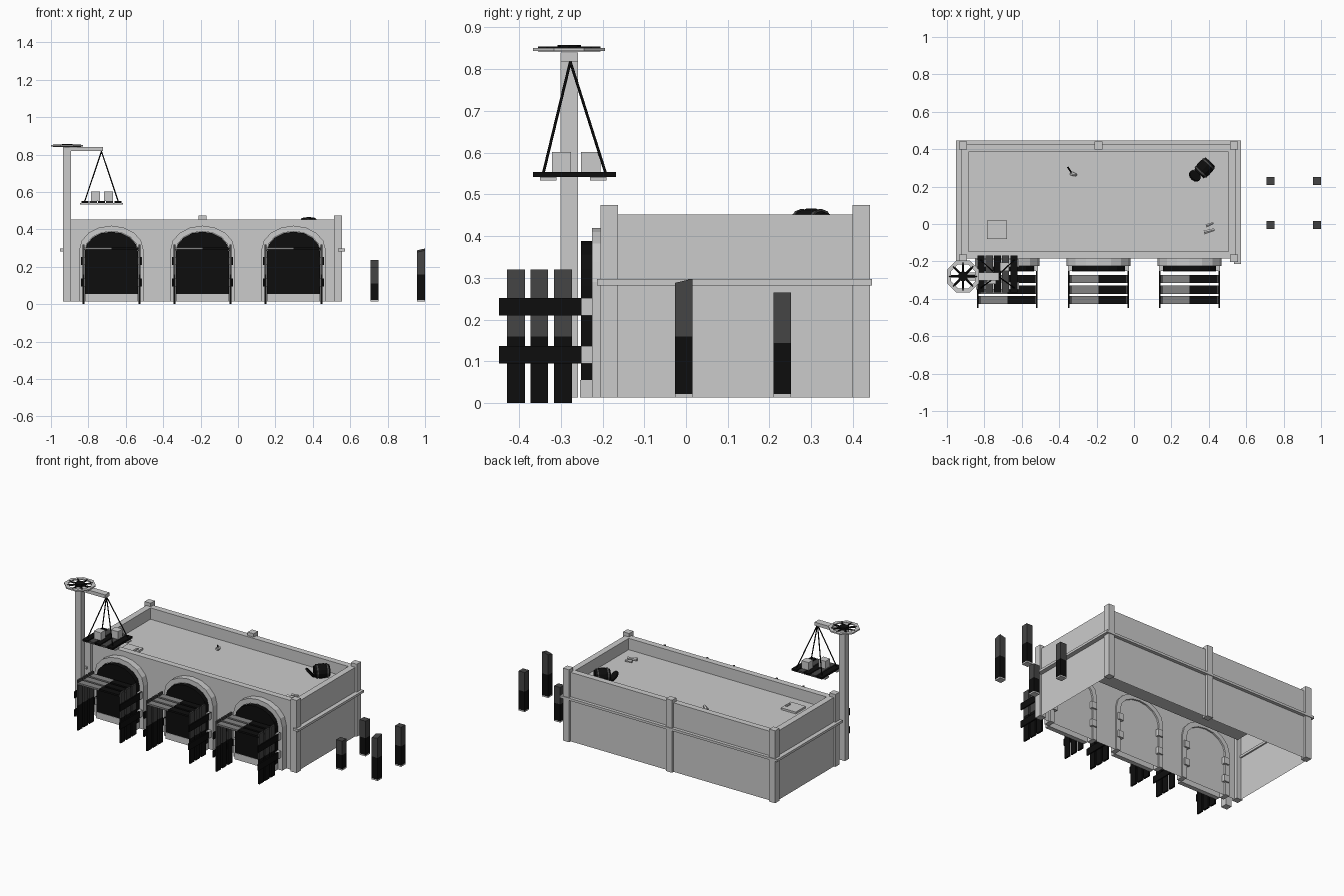
import bpy, bmesh, math
from mathutils import Vector, Matrix

if "Cube" in bpy.data.objects:
    bpy.data.objects.remove(bpy.data.objects["Cube"])


def material(name, v):
    m = bpy.data.materials.new(name)
    m.diffuse_color = (v, v, v, 1)
    m.use_nodes = True
    m.node_tree.nodes["Principled BSDF"].inputs["Base Color"].default_value = m.diffuse_color
    return m


MATS = [material("pale_stone", 0.60), material("black_wood", 0.004),
        material("dark_grey_wood", 0.06), material("mid_grey_wood", 0.23)]
STONE, BLACK, DARK, MID = range(4)


class Part:
    """Collects primitives into one named object."""
    def __init__(self, name):
        self.name, self.bm = name, bmesh.new()

    def paint(self, verts, mat):
        for f in {f for v in verts for f in v.link_faces}:
            f.material_index = mat

    def box(self, lo, hi, mat=STONE):
        lo, hi = Vector(lo), Vector(hi)
        m = Matrix.Translation((lo + hi) / 2) @ Matrix.Diagonal((*(hi - lo), 1))
        vs = bmesh.ops.create_cube(self.bm, size=1, matrix=m)["verts"]
        self.paint(vs, mat)
        return vs

    def two_tone(self, lo, hi, axis, mat_low, mat_high):
        """Board cut at half length along an axis, one colour per half."""
        mid = (lo[axis] + hi[axis]) / 2
        a, b = list(hi), list(lo)
        a[axis] = b[axis] = mid
        self.box(lo, a, mat_low)
        return self.box(b, hi, mat_high)

    def rod(self, a, b, r1, mat, r2=None, n=8):
        a, b = Vector(a), Vector(b)
        m = Matrix.Translation((a + b) / 2) @ (b - a).to_track_quat('Z', 'Y').to_matrix().to_4x4()
        vs = bmesh.ops.create_cone(self.bm, cap_ends=True, segments=n, radius1=r1,
                                   radius2=r1 if r2 is None else r2,
                                   depth=(b - a).length, matrix=m)["verts"]
        self.paint(vs, mat)

    def prism(self, pts, y0, y1, mat):
        """Extrudes an x,z outline from y0 to y1."""
        f = self.bm.faces.new([self.bm.verts.new((x, y0, z)) for x, z in pts])
        ext = bmesh.ops.extrude_face_region(self.bm, geom=[f])["geom"]
        vs = [g for g in ext if isinstance(g, bmesh.types.BMVert)]
        bmesh.ops.translate(self.bm, verts=vs, vec=(0, y1 - y0, 0))
        self.paint(list(f.verts) + vs, mat)

    def done(self):
        bmesh.ops.recalc_face_normals(self.bm, faces=self.bm.faces)
        me = bpy.data.meshes.new(self.name)
        self.bm.to_mesh(me)
        self.bm.free()
        for m in MATS:
            me.materials.append(m)
        ob = bpy.data.objects.new(self.name, me)
        bpy.context.collection.objects.link(ob)
        return ob


CX, Z0, ROOF = -0.19, 0.014, 0.38

# Building shell: open underneath, sunken roof behind a parapet
p = Part("building_shell")
p.box((CX - .734, -.185, Z0), (CX + .734, .425, .452))
p.bm.faces.ensure_lookup_table()
bmesh.ops.delete(p.bm, geom=[f for f in p.bm.faces if f.normal.z < -.5], context='FACES')
top = [f for f in p.bm.faces if f.normal.z > .5]
bmesh.ops.inset_region(p.bm, faces=top, thickness=.055)
lid = bmesh.ops.extrude_face_region(p.bm, geom=top)["geom"]
bmesh.ops.delete(p.bm, geom=top, context='FACES')
bmesh.ops.translate(p.bm, verts=[g for g in lid if isinstance(g, bmesh.types.BMVert)],
                    vec=(0, 0, ROOF - .452))
p.done()

# Corner and mid pilasters
p = Part("pilasters")
for x, y in [(-.724, -.1835), (.724, -.1835), (-.724, .42), (.724, .42), (0, .42)]:
    p.box((CX + x - .021, y - .021, Z0), (CX + x + .021, y + .021, .474))
p.done()

# String course on the sides and back
p = Part("string_course")
for s in (-1, 1):
    xs = sorted((CX + s * .725, CX + s * .762))
    p.box((xs[0], -.213, .282), (xs[1], .4455, .297))
p.box((CX - .725, .41, .282), (CX + .725, .4455, .297))
p.done()


def arch(cx, w, spring, h, base, n=8):
    return ([(cx + w, base)] +
            [(cx + w * math.cos(math.pi * i / n), spring + h * math.sin(math.pi * i / n))
             for i in range(n + 1)] + [(cx - w, base)])


for i in range(3):
    c = CX + (i - 1) * .487
    # Stone arch surround with step and side blocks
    p = Part(f"arch_surround_{i}")
    outer, inner = arch(c, .172, .29, .13, Z0), arch(c, .142, .285, .105, Z0)
    for k in range(len(outer) - 1):
        p.prism([outer[k], outer[k + 1], inner[k + 1], inner[k]], -.225, -.175, STONE)
    p.box((c - .142, -.254, Z0), (c + .142, -.225, .055))
    for s in (-1, 1):
        for z in (.095, .21):
            p.box((c + s * .145 - .018, -.25, z), (c + s * .145 + .018, -.165, z + .042))
    p.done()
    # Door leaf
    p = Part(f"arch_door_{i}")
    p.prism(arch(c, .142, .28, .108, .055), -.252, -.222, BLACK)
    p.done()
    # Plank side fences and roof slats of the chute
    p = Part(f"chute_{i}")
    for y in (-.429, -.373, -.316):
        for s in (-1, 1):
            x = c + s * .150
            p.two_tone((x - .005, y, 0), (x + .005, y + .043, .32), 2, BLACK, DARK)
        p.two_tone((c - .15, y, .293), (c + .15, y + .043, .304), 0, MID, BLACK)
    for s in (-1, 1):
        x = c + s * .158
        for z in (.095, .21):
            p.box((x - .004, -.448, z), (x + .004, -.225, z + .042), BLACK)
    p.done()

# Crane mast and arm
MX, MY = -.914, -.28
p = Part("crane_mast")
p.box((MX - .021, MY - .021, Z0), (MX + .021, MY + .021, .84))
p.box((MX, MY - .021, .818), (-.722, MY + .021, .84))
p.done()

# Wheel on top of the mast
p = Part("crane_wheel")
ring = [(math.cos(math.pi * (k + .5) / 4), math.sin(math.pi * (k + .5) / 4)) for k in range(8)]
for k in range(8):
    (a, b), (d, e) = ring[k], ring[(k + 1) % 8]
    quad = [p.bm.verts.new((MX + r * u, MY + r * v, .843))
            for u, v, r in ((a, b, .093), (d, e, .093), (d, e, .07), (a, b, .07))]
    f = p.bm.faces.new(quad)
    ext = bmesh.ops.extrude_face_region(p.bm, geom=[f])["geom"]
    bmesh.ops.translate(p.bm, verts=[g for g in ext if isinstance(g, bmesh.types.BMVert)],
                        vec=(0, 0, .008))
    ang = math.pi * k / 4
    p.rod((MX, MY, .848), (MX + .075 * math.cos(ang), MY + .075 * math.sin(ang), .848),
          .006, BLACK, n=4)
p.rod((MX, MY, .843), (MX, MY, .858), .028, BLACK)
p.done()

# Hanging platform: planks, bearers, ropes
PX, PY = -.73, -.267
p = Part("hanging_platform")
for k in range(5):
    x = PX + (k - 2) * .044
    p.box((x - .019, PY - .099, .541), (x + .019, PY + .099, .553), DARK if k % 2 else BLACK)
for y in (-.33, -.21):
    p.box((PX - .115, y - .02, .533), (PX + .115, y + .02, .541))
p.done()
p = Part("platform_ropes")
for sx in (-1, 1):
    for sy in (-1, 1):
        p.rod((-.73, -.277, .818), (PX + sx * .09, PY + sy * .075, .55), .0035, BLACK, n=5)
p.done()
p = Part("cargo_boxes")
for x, y in [(-.763, -.298), (-.692, -.228)]:
    p.box((x - .024, y - .023, .553), (x + .024, y + .023, .602))
p.done()

# Four free-standing stakes with slanted tops
p = Part("stakes")
for x, y, h in [(.729, 0, .20), (.978, 0, .298), (.729, .235, .237), (.978, .235, .265)]:
    x, y = x, y - .005
    vs = p.two_tone((x - .021, y - .021, .022), (x + .021, y + .021, h), 2, BLACK, DARK)
    if h > .29:
        for v in vs:
            if v.co.z > h - .001:
                v.co.z -= (.01 if v.co.y < y else 0) + (.01 if v.co.x < x else 0)
    p.box((x - .021, y - .021, Z0), (x + .021, y + .021, .022))
p.done()

# Barrel lying on the roof with its loose lid
p = Part("roof_barrel")
d = Vector((.68, .73, 0))
b = Vector((.378, .30, ROOF + .043))
for t0, t1, r0, r1 in [(-.045, -.015, .034, .043), (-.015, .015, .043, .043), (.015, .045, .043, .034)]:
    p.rod(b + d * t0, b + d * t1, r0, BLACK, r1, 12)
for t in (-.03, .03):
    p.rod(b + d * (t - .004), b + d * (t + .004), .042, DARK, n=12)
l = Vector((.325, .257, ROOF + .035))
tilt = Vector((.5, .55, .67))
p.rod(l - tilt * .005, l + tilt * .005, .034, BLACK, n=12)
p.done()

# Roof hatch with handle
p = Part("roof_hatch")
p.box((-.785, -.08, ROOF), (-.68, .02, ROOF + .012))
p.box((-.702, -.045, ROOF + .012), (-.692, -.012, ROOF + .02))
p.done()

# Small clutter on the roof
p = Part("roof_clutter")
p.rod((.375, -.045, ROOF + .012), (.43, -.03, ROOF + .012), .012, STONE, .008, 6)
p.rod((.385, -.01, ROOF + .01), (.425, .005, ROOF + .01), .01, STONE, .006, 6)
p.rod((-.355, .305, ROOF + .006), (-.335, .275, ROOF + .006), .005, BLACK, n=6)
p.rod((-.335, .27, ROOF), (-.31, .262, ROOF + .02), .012, STONE, .008, 6)
p.done()
